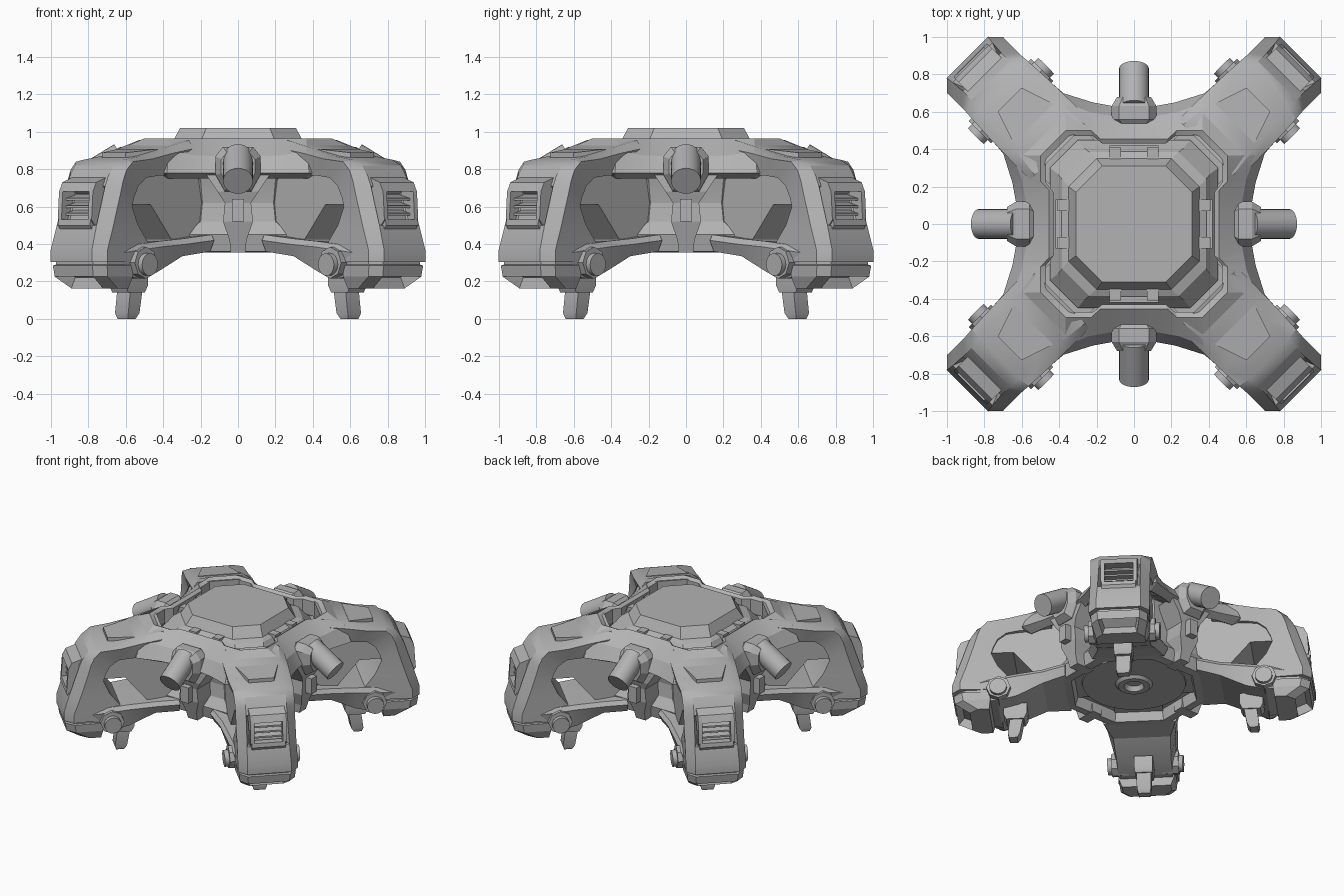
import bpy, bmesh, math
from mathutils import Matrix, Vector

if "Cube" in bpy.data.objects:
    bpy.data.objects.remove(bpy.data.objects["Cube"])

grey = bpy.data.materials.new("hull_grey")
grey.use_nodes = True
grey.diffuse_color = (0.45, 0.45, 0.45, 1)
grey.node_tree.nodes["Principled BSDF"].inputs["Base Color"].default_value = (0.45, 0.45, 0.45, 1)

DIAGONAL = math.pi / 4


def finish(name, bm, start=None, angle=28):
    """Make an object; if start is given, repeat it four times around z."""
    bmesh.ops.recalc_face_normals(bm, faces=bm.faces)
    if start is not None:
        original = bm.verts[:] + bm.edges[:] + bm.faces[:]
        first = bm.verts[:]
        for k in range(1, 4):
            copy = bmesh.ops.duplicate(bm, geom=original)["geom"]
            verts = [g for g in copy if isinstance(g, bmesh.types.BMVert)]
            bmesh.ops.rotate(bm, verts=verts, matrix=Matrix.Rotation(start + k * math.pi / 2, 3, 'Z'))
        bmesh.ops.rotate(bm, verts=first, matrix=Matrix.Rotation(start, 3, 'Z'))
    mesh = bpy.data.meshes.new(name)
    bm.to_mesh(mesh)
    bm.free()
    mesh.materials.append(grey)
    ob = bpy.data.objects.new(name, mesh)
    bpy.context.collection.objects.link(ob)
    bpy.ops.object.select_all(action='DESELECT')
    ob.select_set(True)
    bpy.context.view_layer.objects.active = ob
    bpy.ops.object.shade_smooth_by_angle(angle=math.radians(angle))


def loft(bm, loops, ring=False):
    """Skin closed loops of equal length; cap the ends or join them."""
    rows = [[bm.verts.new(p) for p in loop] for loop in loops]
    n = len(rows[0])
    pairs = list(zip(rows, rows[1:]))
    if ring:
        pairs.append((rows[-1], rows[0]))
    else:
        bm.faces.new(rows[0])
        bm.faces.new(rows[-1])
    for a, b in pairs:
        for i in range(n):
            j = (i + 1) % n
            bm.faces.new((a[i], a[j], b[j], b[i]))


def slab(x0, x1, w, z):
    return [(x0, -w, z), (x1, -w, z), (x1, w, z), (x0, w, z)]


def block(bm, x0, x1, w0, w1, z0, z1):
    loft(bm, [[(x0, w0, z), (x1, w0, z), (x1, w1, z), (x0, w1, z)] for z in (z0, z1)])


def across(bm, profile, w0, w1):
    """Extrude an (r, z) profile sideways."""
    loft(bm, [[(r, w, z) for r, z in profile] for w in (w0, w1)])


def four_way(points, heights):
    loop = []
    for k in range(4):
        turn = Matrix.Rotation(k * math.pi / 2, 3, 'Z')
        loop += [turn @ Vector((x, y, z)) for (x, y), z in zip(points, heights)]
    return loop


def octagon(a, c, z):
    return four_way([(a, -c), (a, c)], [z, z])


def cylinder(bm, p, q, radius, sides):
    p, q = Vector(p), Vector(q)
    m = Matrix.Translation((p + q) / 2) @ (q - p).to_track_quat('Z', 'Y').to_matrix().to_4x4()
    bmesh.ops.create_cone(bm, cap_ends=True, segments=sides, radius1=radius,
                          radius2=radius, depth=(q - p).length, matrix=m)


def recess(bm, rule, thickness, depth):
    bmesh.ops.recalc_face_normals(bm, faces=bm.faces)
    faces = [f for f in bm.faces if rule(f.calc_center_median(), f.normal)]
    bmesh.ops.inset_individual(bm, faces=faces, thickness=thickness, depth=-depth)


# Body shell: a ring around the central well, flaring into the legs
opening = [(.43, -.17), (.43, .17), (.47, .22), (.47, .35), (.35, .47), (.22, .47)]
rim = [(.455, -.18), (.455, .18), (.5, .23), (.5, .365), (.365, .5), (.23, .5)]
shoulder = [(.58, -.13), (.58, .13), (.6, .24), (.65, .37), (.37, .65), (.24, .6)]
lip = [(.63, -.11), (.63, .11), (.65, .22), (.7, .38), (.38, .7), (.22, .65)]
under = [(.57, -.13), (.57, .13), (.6, .24), (.62, .37), (.37, .62), (.24, .6)]
bm = bmesh.new()
loft(bm, [four_way(opening, [.84] * 6),
          four_way(opening, [.95] * 6),
          four_way(rim, [.965] * 6),
          four_way(shoulder, [.87, .87, .875, .9, .9, .875]),
          four_way(lip, [.78] * 6),
          four_way(under, [.75] * 6)], ring=True)
finish("body_shell", bm, angle=20)

# Central hatch
bm = bmesh.new()
loft(bm, [octagon(.45, .3, .84), octagon(.41, .27, .89), octagon(.385, .24, .93),
          octagon(.35, .2, .945), octagon(.31, .17, 1.02)])
finish("top_hatch", bm, angle=10)

# Hatch latches at the four sides
bm = bmesh.new()
block(bm, .36, .42, -.13, .13, .86, .925)
for s in (-1, 1):
    block(bm, .345, .41, s * .1 - .03, s * .1 + .03, .9, .95)
finish("hatch_latches", bm, 0)

# Core below the shell, with a recessed underside
bm = bmesh.new()
loft(bm, [octagon(.48, .22, .8), octagon(.46, .2, .74), octagon(.44, .19, .62),
          octagon(.45, .2, .52), octagon(.5, .28, .45), octagon(.48, .25, .36),
          octagon(.42, .18, .355), octagon(.4, .17, .43)])
finish("core", bm, angle=10)

# Thick webs joining the core to the legs, cut away above the lower struts
bm = bmesh.new()
across(bm, [(.3, .82), (.84, .82), (.95, .72), (1.03, .61), (.83, .61), (.67, .42), (.3, .42)], -.17, .17)
finish("core_webs", bm, DIAGONAL)

# Underside turntable and hub
bm = bmesh.new()
loft(bm, [[(r * math.cos(a * math.pi / 16), r * math.sin(a * math.pi / 16), z) for a in range(32)]
          for r, z in ((.37, .44), (.36, .41), (.13, .41), (.11, .39), (.07, .39), (.055, .425))])
finish("underside_hub", bm)

# Upper leg beams: outer point, shoulder point, inner point and outer, full half width
stations = [((.56, .955), (.56, .91), (.56, .79), .19, .225),
            ((.72, .915), (.72, .885), (.72, .77), .17, .225),
            ((.88, .87), (.87, .855), (.8, .765), .155, .222),
            ((1.02, .85), (1.01, .84), (.88, .755), .15, .215),
            ((1.085, .82), (1.055, .795), (.94, .71), .147, .212),
            ((1.125, .765), (1.08, .735), (.97, .65), .145, .21),
            ((1.15, .71), (1.095, .68), (.985, .6), .145, .21),
            ((1.22, .5), (1.155, .49), (.94, .5), .15, .21),
            ((1.26, .37), (1.2, .365), (.86, .4), .156, .212),
            ((1.26, .305), (1.2, .305), (.85, .305), .156, .212)]
bm = bmesh.new()
loft(bm, [[(p[0], -a, p[1]), (p[0], a, p[1]), (m[0], b, m[1]), (q[0], b - .025, q[1]),
           (q[0], .025 - b, q[1]), (m[0], -b, m[1])] for p, m, q, a, b in stations])
recess(bm, lambda c, n: n.x > .8 and .5 < c.z < .7 and abs(c.y) < .01, .035, .06)
finish("leg_beams", bm, DIAGONAL)

# Raised panel on the top of each leg
bm = bmesh.new()
loft(bm, [[(.76, -.15, z), (.94, -.09, z - .02), (.94, .09, z - .02), (.76, .15, z)]
          for z in (.86, .908)])
finish("leg_top_panels", bm, DIAGONAL)

# Vent hoods with slats on the outer face of each leg
bm = bmesh.new()
for s in (-1, 1):
    across(bm, [(1.1, .765), (1.2, .73), (1.225, .68), (1.235, .53), (1.2, .49)], s * .1, s * .128)
across(bm, [(1.1, .765), (1.2, .73), (1.225, .68), (1.14, .69)], -.11, .11)
across(bm, [(1.18, .53), (1.235, .53), (1.24, .5), (1.2, .44)], -.12, .12)
for z in (.565, .605, .645):
    across(bm, [(1.11, z + .02), (1.2, z), (1.2, z - .012), (1.11, z)], -.11, .11)
finish("leg_vents", bm, DIAGONAL)

# Lower struts from the core to the feet, undercut along their sides
bm = bmesh.new()
loft(bm, [[(r, -w, lo), (r, w, lo), (r, top, hi - .03), (r, top - .02, hi),
           (r, -top + .02, hi), (r, -top, hi - .03)]
          for r, lo, hi, w, top in ((.46, .36, .45, .25, .28), (.62, .335, .43, .2, .24),
                                    (.8, .25, .415, .19, .225), (.94, .215, .4, .19, .215),
                                    (1.1, .24, .38, .17, .2))])
finish("lower_struts", bm, DIAGONAL, angle=15)

# Feet with a recessed outlet on the outer lower slope
bm = bmesh.new()
loft(bm, [[(r0, -w, z), (r1 - .06, -w, z), (r1, -w + .05, z), (r1, w - .05, z), (r1 - .06, w, z), (r0, w, z)]
          for r0, r1, w, z in ((1.0, 1.235, .19, .32), (1.0, 1.235, .19, .29), (.99, 1.25, .2, .285),
                               (.99, 1.24, .195, .225), (1.0, 1.14, .17, .163))])
recess(bm, lambda c, n: n.x > .3 and n.z < -.3 and abs(c.y) < .01, .02, .06)
finish("feet", bm, DIAGONAL, angle=15)

# Side knobs on each leg
bm = bmesh.new()
for s in (-1, 1):
    cylinder(bm, (.93, 0, .3), (.93, s * .265, .29), .06, 20)
    cylinder(bm, (.93, s * .12, .3), (.93, s * .235, .3), .085, 8)
finish("leg_knobs", bm, DIAGONAL)

# Small landing pegs under the legs
bm = bmesh.new()
loft(bm, [slab(.815, .87, .04, 0), slab(.795, .88, .05, .03), slab(.775, .865, .05, .14)])
loft(bm, [slab(.765, .89, .06, .14), slab(.745, .91, .065, .18), slab(.745, .91, .065, .26)])
finish("landing_pegs", bm, DIAGONAL)

# Side pod housings
section = [(.08, .92), (.12, .87), (.12, .77), (.07, .68), (-.07, .68), (-.12, .77), (-.12, .87), (-.08, .92)]
bm = bmesh.new()
loft(bm, [[(x, y * s, .8 + (z - .8) * s) for y, z in section]
          for x, s in ((.53, .8), (.56, 1), (.63, 1), (.68, .75))])
finish("pod_housings", bm, 0, angle=15)

# Side pod barrels, pointing outward and down
bm = bmesh.new()
cylinder(bm, (.62, 0, .865), (.83, 0, .737), .08, 24)
finish("pod_barrels", bm, 0, angle=35)

# Keels below the pods, each with a collar and a small sensor block
bm = bmesh.new()
loft(bm, [slab(.4, .55, .04, .355), slab(.4, .57, .045, .42), slab(.4, .6, .08, .52),
          slab(.4, .6, .07, .62), slab(.42, .62, .11, .68), slab(.42, .62, .17, .77)])
block(bm, .58, .65, -.033, .033, .52, .64)
finish("side_keels", bm, 0, angle=10)
